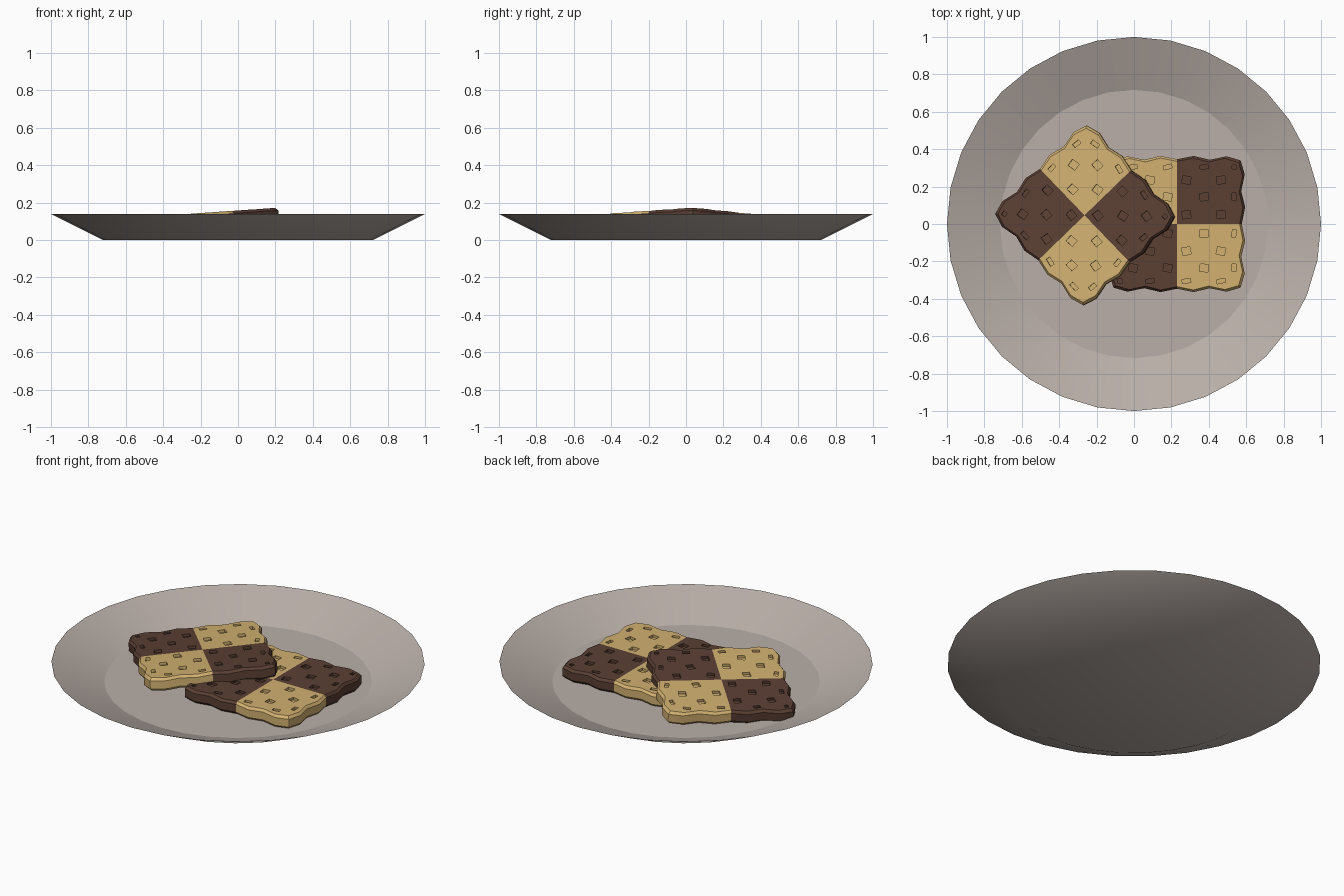
import bpy, bmesh, math, random
from mathutils import Matrix, Vector

if "Cube" in bpy.data.objects:
    bpy.data.objects.remove(bpy.data.objects["Cube"])

random.seed(4)


def material(name, rgb):
    m = bpy.data.materials.new(name)
    m.diffuse_color = (*rgb, 1)
    m.use_nodes = True
    m.node_tree.nodes["Principled BSDF"].inputs["Base Color"].default_value = m.diffuse_color
    return m


PLATE = material("warm grey ceramic", (0.49, 0.43, 0.395))
TAN = material("vanilla dough", (0.65, 0.44, 0.165))
BROWN = material("chocolate dough", (0.105, 0.051, 0.034))


def add_object(name, bm, mats=()):
    bmesh.ops.recalc_face_normals(bm, faces=bm.faces[:])
    mesh = bpy.data.meshes.new(name)
    bm.to_mesh(mesh)
    bm.free()
    for m in mats:
        mesh.materials.append(m)
    ob = bpy.data.objects.new(name, mesh)
    bpy.context.collection.objects.link(ob)
    return ob


def loft(rings):
    """Closed solid through equal-length rings of points."""
    bm = bmesh.new()
    loops = [[bm.verts.new(p) for p in r] for r in rings]
    n = len(loops[0])
    for a, b in zip(loops, loops[1:]):
        for i in range(n):
            j = (i + 1) % n
            bm.faces.new((a[i], a[j], b[j], b[i]))
    bm.faces.new(loops[0][::-1])
    bm.faces.new(loops[-1])
    return bm


# Plate: flat base, sloping wall up to a thin rim, shallow floor inside
SEG = 32
bm = loft([[(r * math.cos(math.tau * i / SEG), r * math.sin(math.tau * i / SEG), z)
            for i in range(SEG)] for r, z in [(0.72, 0), (1, 0.14), (0.717, 0.03)]])
for f in bm.faces:
    f.smooth = True
for e in bm.edges:
    zs = [v.co.z for v in e.verts]
    if abs(zs[0] - zs[1]) < 1e-4 and zs[0] > 0.01:
        e.smooth = False        # crisp rim and floor edge
add_object("plate", bm, [PLATE])

# Cookie outline: one wavy side, turned four times
SIDE = [(-.265, .362), (-.175, .343), (-.09, .364), (0, .346),
        (.09, .364), (.175, .343), (.265, .362), (.34, .34)]
OUTLINE = [Matrix.Rotation(-k * math.pi / 2, 3, 'Z') @ Vector((t, r, 0))
           for k in range(4) for t, r in SIDE]
THICK = 0.0725
SPOTS = [-.305, -.235, -.145, -.05, .05, .145, .235, .305]


def dent_cutter():
    """Staggered small boxes that press dents into the top."""
    bm = bmesh.new()
    for i, x in enumerate(SPOTS):
        for j, y in enumerate(SPOTS):
            if (i + j) % 2:
                continue
            sx = 0.022 if i in (0, 7) else 0.045
            sy = 0.022 if j in (0, 7) else 0.04
            mat = (Matrix.Translation((x, y, THICK))
                   @ Matrix.Rotation(random.uniform(-.25, .25), 4, 'Z')
                   @ Matrix.Diagonal((sx, sy, 0.03, 1)))
            bmesh.ops.create_cube(bm, size=1, matrix=mat)
    return add_object("dent_cutter", bm)


def cookie(name, location, normal, turn):
    bm = loft([[(p.x * s, p.y * s, z) for p in OUTLINE]
               for s, z in [(.975, 0), (1, .012), (1, .058), (.968, THICK)]])
    # split into four checker quarters
    for axis in ((1, 0, 0), (0, 1, 0)):
        bmesh.ops.bisect_plane(bm, geom=bm.verts[:] + bm.edges[:] + bm.faces[:],
                               dist=1e-5, plane_co=(0, 0, 0), plane_no=axis)
    ob = add_object(name, bm)
    cutter = dent_cutter()
    mod = ob.modifiers.new("dents", 'BOOLEAN')
    mod.operation = 'DIFFERENCE'
    mod.solver = 'EXACT'
    mod.object = cutter
    deps = bpy.context.evaluated_depsgraph_get()
    mesh = bpy.data.meshes.new_from_object(ob.evaluated_get(deps))
    ob.modifiers.clear()
    ob.data = mesh
    bpy.data.objects.remove(cutter)
    # colour by quarter
    mesh.materials.clear()
    mesh.materials.append(TAN)
    mesh.materials.append(BROWN)
    for p in mesh.polygons:
        p.material_index = 1 if p.center.x * p.center.y > 0 else 0
    bpy.ops.object.select_all(action='DESELECT')
    ob.select_set(True)
    bpy.context.view_layer.objects.active = ob
    bpy.ops.object.shade_smooth_by_angle(angle=math.radians(30))
    tilt = Vector((0, 0, 1)).rotation_difference(Vector(normal).normalized())
    ob.matrix_world = (Matrix.Translation(location) @ tilt.to_matrix().to_4x4()
                       @ Matrix.Rotation(math.radians(turn), 4, 'Z'))


# Lower cookie lies flat, upper one leans on it
cookie("lower_cookie", (0.23, 0, 0.03), (0, 0, 1), 0)
cookie("upper_cookie", (-0.258, 0.045, 0.0575), (-0.09, 0.022, 1), -46)
